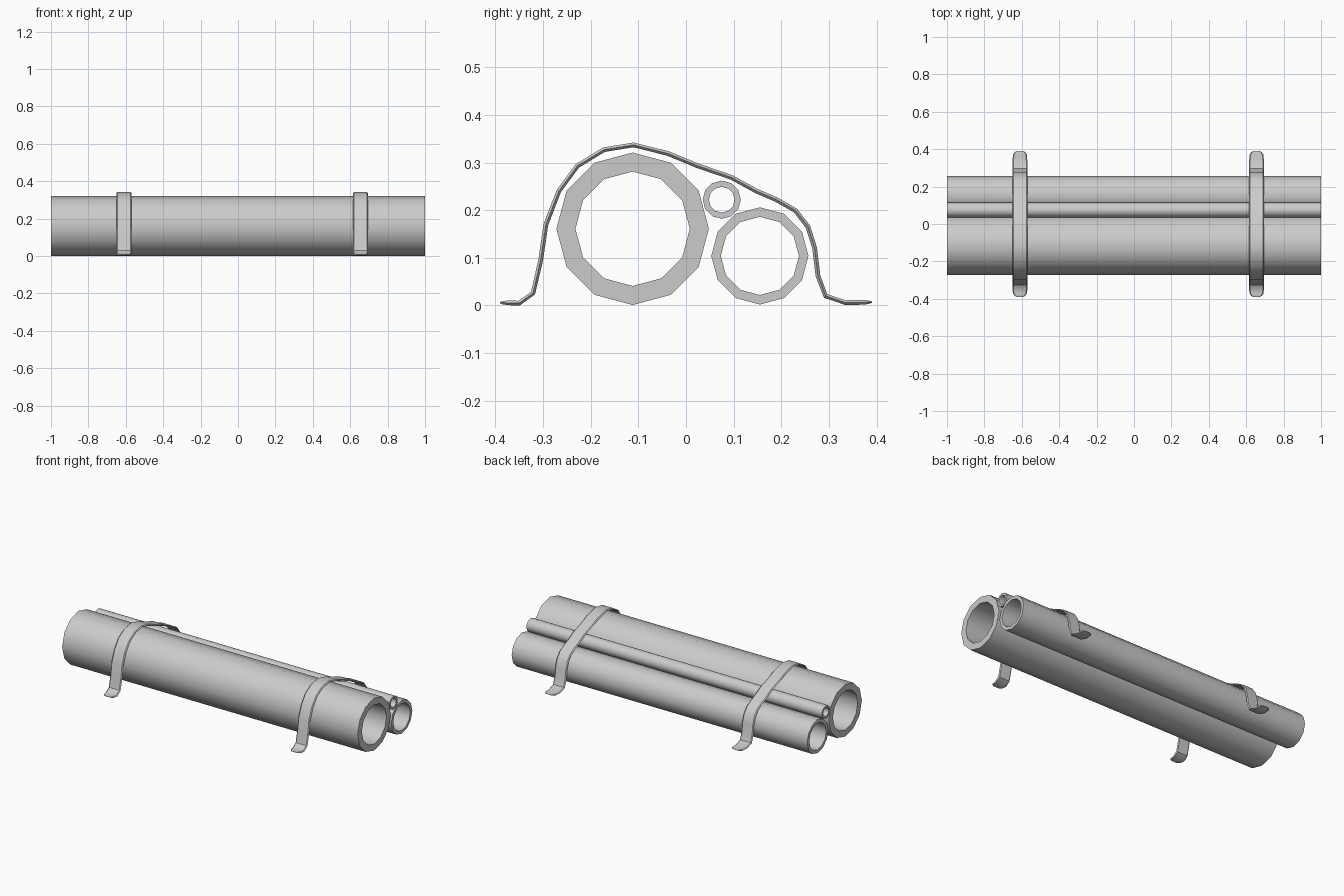
import bpy, bmesh
from math import sin, cos, pi, radians
from mathutils import Vector

cube = bpy.data.objects.get("Cube")
if cube:
    bpy.data.objects.remove(cube, do_unlink=True)

# One grey for everything
grey = bpy.data.materials.new("plain grey")
grey.use_nodes = True
COLOUR = (0.6, 0.6, 0.6, 1)
grey.diffuse_color = COLOUR
grey.node_tree.nodes["Principled BSDF"].inputs["Base Color"].default_value = COLOUR


def finish(name, bm, angle):
    bmesh.ops.recalc_face_normals(bm, faces=bm.faces)
    mesh = bpy.data.meshes.new(name)
    bm.to_mesh(mesh)
    bm.free()
    mesh.materials.append(grey)
    obj = bpy.data.objects.new(name, mesh)
    bpy.context.collection.objects.link(obj)
    bpy.ops.object.select_all(action='DESELECT')
    obj.select_set(True)
    bpy.context.view_layer.objects.active = obj
    bpy.ops.object.shade_smooth_by_angle(angle=radians(angle))


def bridge(bm, a, b):
    for i in range(len(a)):
        j = (i + 1) % len(a)
        bm.faces.new((a[i], a[j], b[j], b[i]))


def pipe(name, y, z, outer, inner, sides=12):
    """Hollow open pipe along x with flat end rims."""
    bm = bmesh.new()
    rings = []
    for x, r in ((-1, outer), (1, outer), (1, inner), (-1, inner)):
        rings.append([bm.verts.new((x, y + r * cos(2 * pi * k / sides),
                                    z + r * sin(2 * pi * k / sides)))
                      for k in range(sides)])
    for k in range(4):
        bridge(bm, rings[k], rings[(k + 1) % 4])
    finish(name, bm, 40)


def strap(name, x, path, half_width=0.04, half_thick=0.005):
    """Thin band with bevelled edges and rounded ends, swept along a y-z path."""
    pts = [Vector((0, y, z)) for y, z in path]
    # Extra stations near both tips make the rounded outline
    first, last = (pts[1] - pts[0]).normalized(), (pts[-2] - pts[-1]).normalized()
    tips = ((0, 0.4, 0.25), (0.006, 0.7, 0.7), (0.018, 0.92, 1))
    stations = [(pts[0] + first * d, w, t) for d, w, t in tips]
    stations += [(p, 1, 1) for p in pts[1:-1]]
    stations += [(pts[-1] + last * d, w, t) for d, w, t in reversed(tips)]
    bm = bmesh.new()
    rings = []
    for i, (p, w, t) in enumerate(stations):
        before = stations[max(i - 1, 0)][0]
        after = stations[min(i + 1, len(stations) - 1)][0]
        d1, d2 = (p - before).normalized(), (after - p).normalized()
        d = (d1 + d2).normalized()
        n = Vector((0, -d.z, d.y))
        hw, ht = half_width * w, half_thick * t
        e = hw - 0.006 * w
        section = ((-hw, 0), (-e, ht), (e, ht), (hw, 0), (e, -ht), (-e, -ht))
        rings.append([bm.verts.new(p + n * h + Vector((x + s, 0, 0)))
                      for s, h in section])
    for a, b in zip(rings, rings[1:]):
        bridge(bm, a, b)
    bm.faces.new(rings[0])
    bm.faces.new(rings[-1])
    finish(name, bm, 38)


# Three pipes lying side by side
pipe("large_pipe", -0.112, 0.161, 0.16, 0.12)
pipe("medium_pipe", 0.155, 0.104, 0.102, 0.082)
pipe("small_pipe", 0.075, 0.222, 0.04, 0.027)

# Straps draped over the bundle, with feet flat on the ground
drape = [(-0.39, .006), (-0.35, .005), (-0.321, .026), (-0.305, .095),
         (-0.294, .17), (-0.267, .24), (-0.228, .293), (-0.172, .327),
         (-0.11, .337), (-0.038, .319), (0.025, .293), (0.095, .269),
         (0.148, .24), (0.19, .222), (0.23, .199), (0.256, .165),
         (0.27, .12), (0.277, .062), (0.293, .02), (0.335, .006), (0.39, .007)]
strap("right_strap", -0.61, drape)
strap("left_strap", 0.655, drape)
